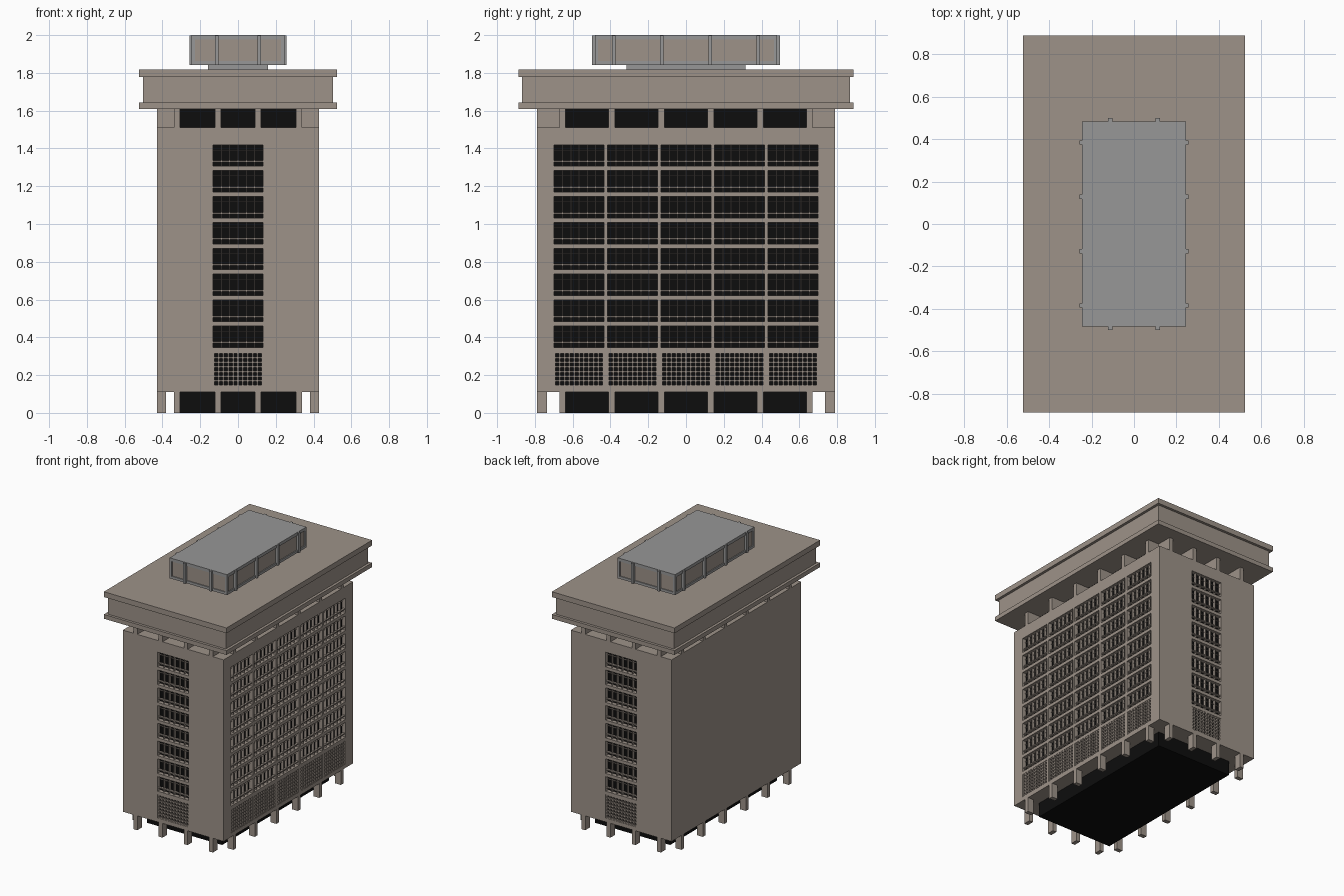
import bpy, bmesh
from mathutils import Matrix, Vector

if "Cube" in bpy.data.objects:
    bpy.data.objects.remove(bpy.data.objects["Cube"])


def material(name, rgb):
    m = bpy.data.materials.new(name)
    m.diffuse_color = (*rgb, 1)
    m.use_nodes = True
    m.node_tree.nodes["Principled BSDF"].inputs["Base Color"].default_value = m.diffuse_color
    return m


STONE = material("stone", (0.34, 0.29, 0.25))
GREY = material("grey_metal", (0.31, 0.31, 0.31))
DARK = material("dark_glass", (0.004, 0.004, 0.004))

BX, BY = 0.43, 0.79          # half size of the tower
Z0, Z1 = 0.11, 1.51          # tower bottom and top


def boxes(name, ranges, mat):
    """One object made of axis-aligned boxes (x0, x1, y0, y1, z0, z1)."""
    bm = bmesh.new()
    for x0, x1, y0, y1, z0, z1 in ranges:
        c = Vector(((x0 + x1) / 2, (y0 + y1) / 2, (z0 + z1) / 2))
        s = (abs(x1 - x0), abs(y1 - y0), abs(z1 - z0), 1)
        bmesh.ops.create_cube(bm, size=1, matrix=Matrix.Translation(c) @ Matrix.Diagonal(s))
    me = bpy.data.meshes.new(name)
    bm.to_mesh(me)
    bm.free()
    me.materials.append(mat)
    ob = bpy.data.objects.new(name, me)
    bpy.context.collection.objects.link(ob)
    return ob


def slab(hx, hy, z0, z1):
    return (-hx, hx, -hy, hy, z0, z1)


def on_wall(side, u0, u1, z0, z1, d0, d1):
    """Box on a facade: u along the wall, d measured inward from it."""
    if side == "right":
        return (BX - d1, BX - d0, u0, u1, z0, z1)
    if side == "front":
        return (u0, u1, -BY + d0, -BY + d1, z0, z1)
    return (u0, u1, BY - d1, BY - d0, z0, z1)


# Facade bays: five on the right, one strip on front and back
HALF = 0.132
bays = [("right", 0.283 * i) for i in range(-2, 3)] + [("front", 0), ("back", 0)]
cuts, panes, bars, screens = [], [], [], []
DEPTH = 0.035
for side, c in bays:
    a, b = c - HALF, c + HALF
    # eight window storeys
    for k in range(8):
        zb = 0.347 + 0.137 * k
        zt = zb + 0.113
        cuts.append(on_wall(side, a, b, zb, zt, -0.02, DEPTH))
        panes.append(on_wall(side, a, b, zb, zt, DEPTH - 0.004, DEPTH + 0.01))
        bars.append(on_wall(side, a, b, zb + 0.022, zb + 0.030, 0.006, 0.022))
        bars.append(on_wall(side, a, b, zb + 0.084, zb + 0.087, 0.022, 0.032))
        for m in range(1, 6):
            u = a + 2 * HALF * m / 6
            bars.append(on_wall(side, u - 0.0025, u + 0.0025, zb, zt, 0.010, 0.032))
    # pierced screen at the lowest storey
    zb, zt = 0.14, 0.322
    cuts.append(on_wall(side, a, b, zb, zt, -0.02, DEPTH))
    panes.append(on_wall(side, a, b, zb, zt, DEPTH - 0.004, DEPTH + 0.01))
    for m in range(11):
        u = a + 0.004 + (2 * HALF - 0.008) * m / 10
        screens.append(on_wall(side, u - 0.004, u + 0.004, zb, zt, 0.002, 0.02))
    for m in range(8):
        z = zb + 0.004 + (zt - zb - 0.008) * m / 7
        screens.append(on_wall(side, a, b, z - 0.004, z + 0.004, 0.003, 0.019))

# Tower with window openings
tower = boxes("tower", [slab(BX, BY, Z0, Z1)], STONE)
cutter = boxes("opening_cutter", cuts, STONE)
cutter.hide_render = True
mod = tower.modifiers.new("openings", "BOOLEAN")
mod.operation = "DIFFERENCE"
mod.solver = "EXACT"
mod.object = cutter
bpy.context.view_layer.update()
cut_mesh = bpy.data.meshes.new_from_object(tower.evaluated_get(bpy.context.evaluated_depsgraph_get()))
tower.modifiers.clear()
tower.data = cut_mesh
bpy.data.objects.remove(cutter)

boxes("window_panes", panes, DARK)
boxes("window_bars", bars, STONE)
boxes("pierced_screens", screens, STONE)

# Recessed dark storeys at the ground and under the roof
boxes("ground_core", [slab(0.32, 0.65, 0, Z0)], DARK)
boxes("upper_core", [slab(0.32, 0.65, Z1, 1.61)], DARK)


def posts(inner_x, inner_y, z0, z1):
    out, w = [], 0.016
    for s in (-1, 1):
        for y in (-0.655, -0.393, -0.131, 0.131, 0.393, 0.655):
            out.append((s * inner_x, s * BX, y - w, y + w, z0, z1))
        for x in (-0.322, -0.107, 0.107, 0.322):
            out.append((x - w, x + w, s * inner_y, s * BY, z0, z1))
    return out


boxes("ground_columns", posts(0.38, 0.735, 0, Z0), STONE)
boxes("roof_brackets", posts(0.31, 0.64, Z1, 1.61), STONE)

# Overhanging roof storey
boxes("roof_lower_slab", [slab(0.523, 0.887, 1.61, 1.643)], STONE)
boxes("roof_wall", [slab(0.503, 0.867, 1.643, 1.777)], STONE)
boxes("roof_upper_slab", [slab(0.523, 0.887, 1.777, 1.818)], STONE)

# Rooftop plant room
boxes("plant_room_neck", [slab(0.16, 0.315, 1.818, 1.842)], GREY)
boxes("plant_room_panels", [slab(0.238, 0.476, 1.85, 1.99)], STONE)
frame = [slab(0.245, 0.483, 1.842, 1.862), slab(0.245, 0.483, 1.976, 2.0)]
for sx in (-1, 1):
    for sy in (-1, 1):
        frame.append((sx * 0.227, sx * 0.245, sy * 0.465, sy * 0.483, 1.86, 1.98))
    for y in (-0.383, -0.128, 0.128, 0.383):
        frame.append((sx * 0.23, sx * 0.257, y - 0.01, y + 0.01, 1.842, 1.998))
    for x in (-0.112, 0.112):
        frame.append((x - 0.01, x + 0.01, sx * 0.47, sx * 0.498, 1.842, 1.998))
boxes("plant_room_frame", frame, GREY)
